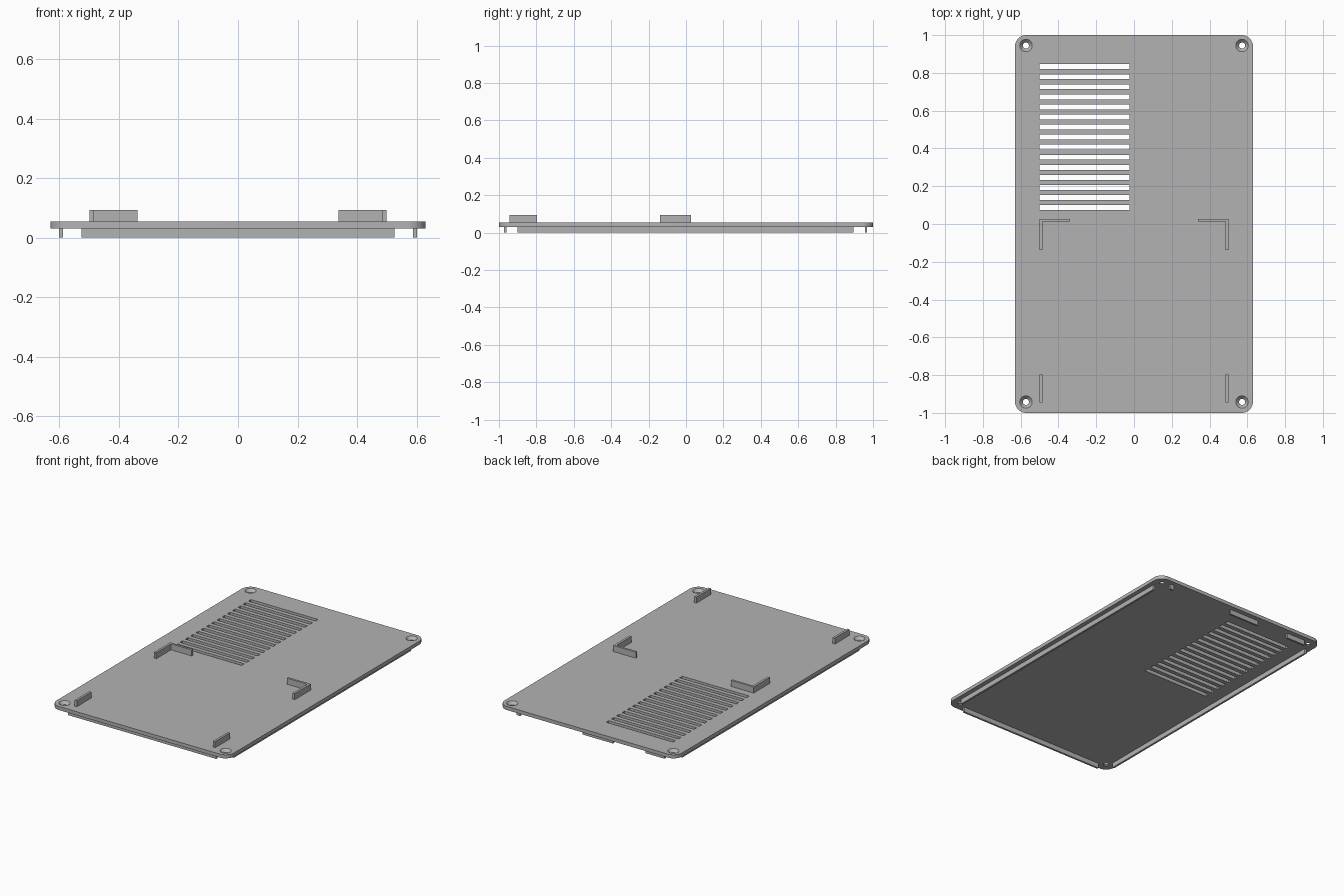
import bpy
import bmesh
from math import radians
from mathutils import Matrix, Vector

cube = bpy.data.objects.get("Cube")
if cube:
    bpy.data.objects.remove(cube, do_unlink=True)

grey = bpy.data.materials.new("plain grey")
grey.use_nodes = True
grey.diffuse_color = (0.45, 0.45, 0.45, 1)
grey.node_tree.nodes["Principled BSDF"].inputs["Base Color"].default_value = grey.diffuse_color

BOTTOM, TOP, CLIP_TOP = 0.031, 0.054, 0.093
HALF_X, HALF_Y, CORNER = 0.63, 1.0, 0.06


def add_box(bm, x0, x1, y0, y1, z0, z1):
    size = Vector((x1 - x0, y1 - y0, z1 - z0))
    centre = Vector((x0 + x1, y0 + y1, z0 + z1)) / 2
    matrix = Matrix.Translation(centre) @ Matrix.Diagonal(size.to_4d())
    return bmesh.ops.create_cube(bm, size=1, matrix=matrix)["verts"]


def add_cone(bm, x, y, z0, z1, r0, r1):
    bmesh.ops.create_cone(bm, cap_ends=True, segments=32, radius1=r0, radius2=r1, depth=z1 - z0,
                          matrix=Matrix.Translation((x, y, (z0 + z1) / 2)))


def finish(bm, name):
    mesh = bpy.data.meshes.new(name)
    bm.to_mesh(mesh)
    bm.free()
    mesh.materials.append(grey)
    obj = bpy.data.objects.new(name, mesh)
    bpy.context.collection.objects.link(obj)
    return obj


def box(name, *bounds):
    bm = bmesh.new()
    add_box(bm, *bounds)
    return finish(bm, name)


# Cover plate with rounded corners
bm = bmesh.new()
add_box(bm, -HALF_X, HALF_X, -HALF_Y, HALF_Y, BOTTOM, TOP)
uprights = [e for e in bm.edges if abs(e.verts[0].co.z - e.verts[1].co.z) > 0.01]
bmesh.ops.bevel(bm, geom=uprights, offset=CORNER, segments=10, profile=0.5, affect="EDGES")
plate = finish(bm, "cover_plate")

# Cutters: vent slots and screw bores, then the countersinks
bm = bmesh.new()
for i in range(15):
    y = 0.833 - i * 0.0533
    add_box(bm, -0.501, -0.025, y - 0.013, y + 0.013, 0, 0.1)
corners = [(x, y) for x in (-0.572, 0.572) for y in (-0.942, 0.945)]
for x, y in corners:
    add_cone(bm, x, y, 0, 0.1, 0.016, 0.016)
holes = finish(bm, "hole_cutter")

bm = bmesh.new()
for x, y in corners:
    add_cone(bm, x, y, TOP - 0.018, TOP + 0.002, 0.016, 0.035)
sinks = finish(bm, "countersink_cutter")

bpy.context.view_layer.objects.active = plate
for cutter in (holes, sinks):
    cutter.hide_render = True
    mod = plate.modifiers.new(cutter.name, "BOOLEAN")
    mod.operation, mod.solver, mod.object = "DIFFERENCE", "EXACT", cutter
    bpy.ops.object.modifier_apply(modifier=mod.name)
    bpy.data.objects.remove(cutter, do_unlink=True)

# Smooth the curved walls only
bpy.ops.object.select_all(action="DESELECT")
plate.select_set(True)
bpy.ops.object.shade_smooth_by_angle(angle=radians(30))

# Corner clips and end clips on the top face
for side, sign in (("right", -1), ("left", 1)):
    outer, inner, tip = sign * 0.499, sign * 0.484, sign * 0.338
    xs = sorted((outer, inner))
    bm = bmesh.new()
    add_box(bm, *xs, -0.138, 0.012, TOP, CLIP_TOP)
    add_box(bm, *sorted((outer, tip)), 0.012, 0.026, TOP, CLIP_TOP)
    bmesh.ops.remove_doubles(bm, verts=bm.verts, dist=0.0001)
    finish(bm, side + "_corner_clip")
    box(side + "_front_clip", *xs, -0.944, -0.796, TOP, CLIP_TOP)

    # Long locating rib underneath
    box(side + "_rib", *sorted((sign * 0.588, sign * 0.601)), -0.9, 0.895, 0, BOTTOM)

# Locating ribs under the front and the broken back edge
box("front_rib", -0.526, 0.526, -0.972, -0.959, 0, BOTTOM)
for name, x0, x1 in (("back_rib_left", 0.5, 0.526),
                     ("back_rib_middle", -0.16, 0.055),
                     ("back_rib_right", -0.526, -0.39)):
    box(name, x0, x1, 0.956, 0.969, 0, BOTTOM)
